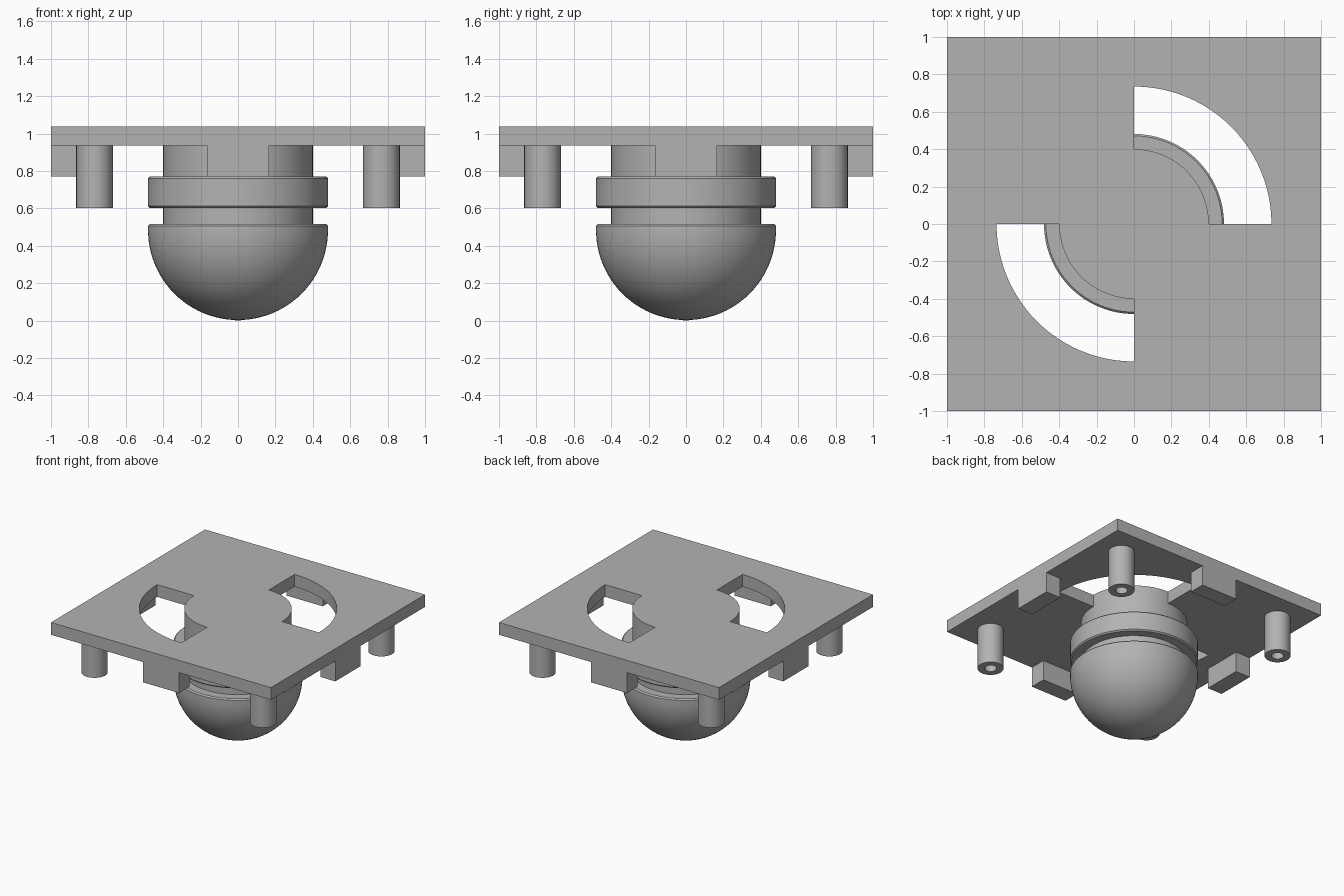
import bpy, bmesh
from math import cos, sin, pi, radians

cube = bpy.data.objects.get("Cube")
if cube:
    bpy.data.objects.remove(cube, do_unlink=True)

SEGMENTS = 96
PLATE_BOTTOM, PLATE_TOP = 0.937, 1.038
HUB_R, BODY_R, SLOT_R = 0.4, 0.481, 0.735

grey = bpy.data.materials.new("plain grey")
grey.use_nodes = True
colour = (0.45, 0.45, 0.45, 1)
grey.diffuse_color = colour
grey.node_tree.nodes["Principled BSDF"].inputs["Base Color"].default_value = colour


def finish(name, bm, smooth=False):
    bmesh.ops.recalc_face_normals(bm, faces=bm.faces)
    mesh = bpy.data.meshes.new(name)
    bm.to_mesh(mesh)
    bm.free()
    mesh.materials.append(grey)
    obj = bpy.data.objects.new(name, mesh)
    bpy.context.collection.objects.link(obj)
    bpy.ops.object.select_all(action="DESELECT")
    obj.select_set(True)
    bpy.context.view_layer.objects.active = obj
    if smooth:
        bpy.ops.object.shade_smooth_by_angle(angle=radians(30))
    return obj


def box(name, low, high):
    bm = bmesh.new()
    bmesh.ops.create_cube(bm, size=1)
    for v in bm.verts:
        for i in range(3):
            v.co[i] = low[i] if v.co[i] < 0 else high[i]
    return finish(name, bm)


def lathe(name, profile, at=(0, 0), segments=SEGMENTS):
    """Revolve (radius, height) points around a vertical axis."""
    bm = bmesh.new()
    verts = [bm.verts.new((r, 0, z)) for r, z in profile]
    edges = [bm.edges.new(pair) for pair in zip(verts, verts[1:])]
    bmesh.ops.spin(bm, geom=verts + edges, cent=(0, 0, 0), axis=(0, 0, 1),
                   angle=2 * pi, steps=segments, use_merge=True)
    bmesh.ops.remove_doubles(bm, verts=bm.verts, dist=0.0001)
    bmesh.ops.translate(bm, verts=bm.verts, vec=(*at, 0))
    return finish(name, bm, smooth=True)


def slot_cutter(start):
    """Quarter ring prism that passes through the plate."""
    steps = SEGMENTS // 4
    angles = [start + pi / 2 * i / steps for i in range(steps + 1)]
    outline = [(SLOT_R * cos(a), SLOT_R * sin(a)) for a in angles]
    outline += [(HUB_R * cos(a), HUB_R * sin(a)) for a in reversed(angles)]
    bm = bmesh.new()
    face = bm.faces.new([bm.verts.new((x, y, PLATE_BOTTOM - 0.1)) for x, y in outline])
    top = bmesh.ops.extrude_face_region(bm, geom=[face])["geom"]
    bmesh.ops.translate(bm, vec=(0, 0, 0.4),
                        verts=[g for g in top if isinstance(g, bmesh.types.BMVert)])
    cutter = finish("slot_cutter", bm)
    cutter.hide_render = True
    return cutter


# Square plate with two opposite quarter-ring slots
plate = box("mounting_plate", (-1, -1, PLATE_BOTTOM), (1, 1, PLATE_TOP))
for start in (0, pi):
    cutter = slot_cutter(start)
    cut = plate.modifiers.new("slot", "BOOLEAN")
    cut.object, cut.operation, cut.solver = cutter, "DIFFERENCE", "EXACT"
    bpy.context.view_layer.objects.active = plate
    bpy.ops.object.modifier_apply(modifier=cut.name)
    bpy.data.objects.remove(cutter, do_unlink=True)

# Central hub
lathe("hub", [(0, 0.5), (HUB_R, 0.5), (HUB_R, PLATE_BOTTOM), (0, PLATE_BOTTOM)])

# Collar ring with softened rims
e = 0.01
lathe("collar", [(0, 0.602), (BODY_R - e, 0.602), (BODY_R, 0.602 + e),
                 (BODY_R, 0.77 - e), (BODY_R - e, 0.77), (0, 0.77)])

# Rounded dome below the collar
dome = [(BODY_R * sin(pi / 2 * i / 24), BODY_R * (1 - cos(pi / 2 * i / 24)) + 0.003)
        for i in range(25)]
dome[0] = (0, 0.003 - 0.003)
lathe("dome", dome + [(BODY_R, 0.517 - e), (BODY_R - e, 0.517), (0, 0.517)])

# Hollow corner posts
for x, side in ((-1, "right"), (1, "left")):
    for y, end in ((-1, "front"), (1, "back")):
        lathe(f"{end}_{side}_post",
              [(0, PLATE_BOTTOM), (0.098, PLATE_BOTTOM), (0.098, 0.602),
               (0.046, 0.602), (0.046, PLATE_BOTTOM - 0.01), (0, PLATE_BOTTOM - 0.01)],
              at=(x * 0.767, y * 0.767), segments=40)

# Edge blocks under the middle of each side
for s, side, end in ((-1, "right", "front"), (1, "left", "back")):
    near, far = sorted((s * 0.865, s))
    box(f"{end}_block", (-0.165, near, 0.77), (0.165, far, PLATE_BOTTOM))
    box(f"{side}_block", (near, -0.165, 0.77), (far, 0.165, PLATE_BOTTOM))
